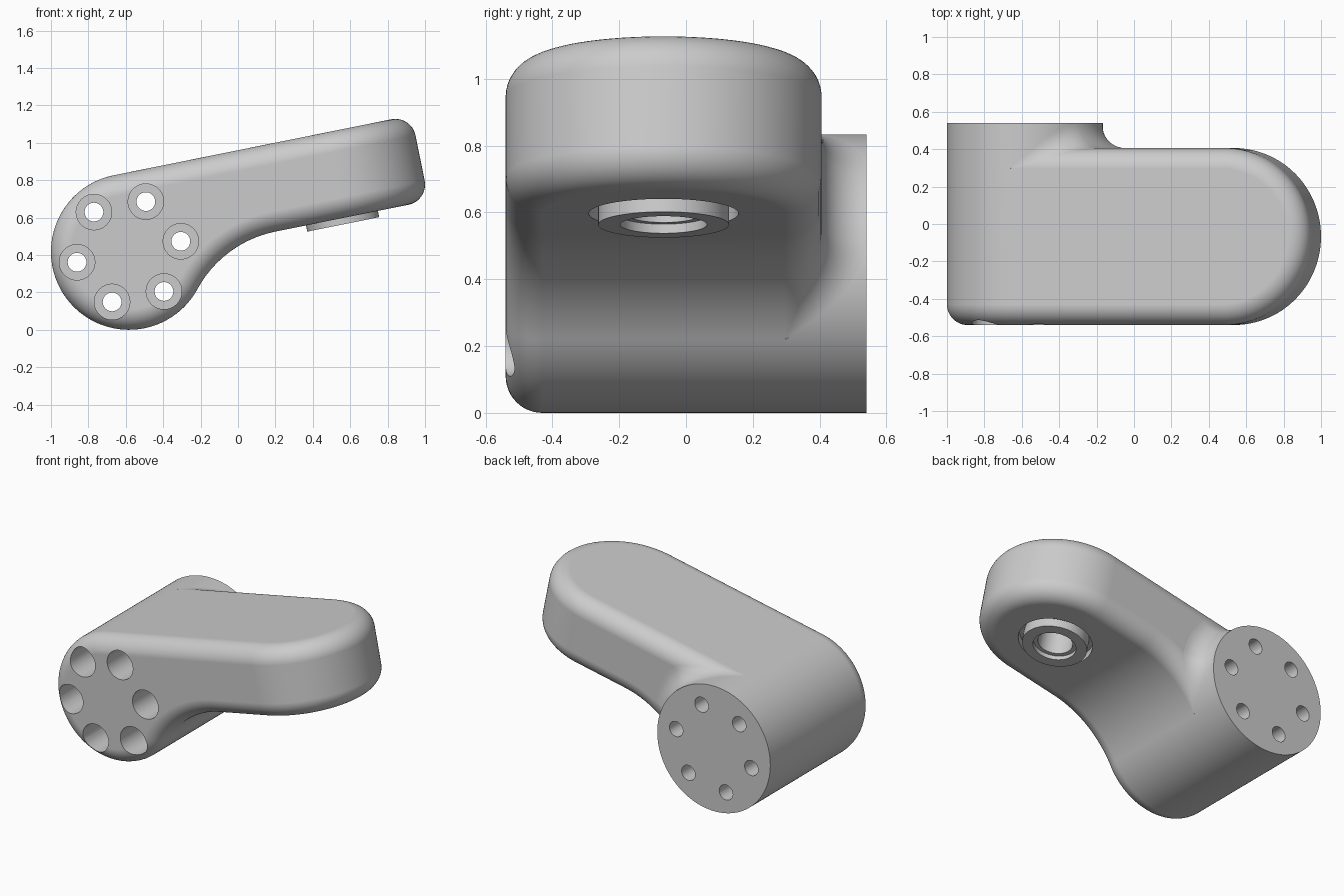
import bpy, bmesh
from math import sin, cos, pi, radians, sqrt
from mathutils import Vector, Matrix

cube = bpy.data.objects.get("Cube")
if cube:
    bpy.data.objects.remove(cube)

# Shared dimensions, in the arm's own tilted frame: x along, y across, z thick
TILT = 0.199
HUB_R = 0.417            # hub radius, also the height of the arm top
UNDER = -0.049           # height of the arm underside
FRONT, BACK, REAR = -0.54, 0.406, 0.54
MID, HALF = (FRONT + BACK) / 2, (BACK - FRONT) / 2
TIP = 1.152              # axis of the rounded arm end
EDGE = 0.11              # rounded edge radius
BLEND = REAR - BACK      # concave blend at the hub
NECK_ANGLE = radians(40)
NECK_R = (HUB_R * sin(NECK_ANGLE) + UNDER) / (1 - sin(NECK_ANGLE))
NECK = Vector(((HUB_R + NECK_R) * cos(NECK_ANGLE), 0, UNDER - NECK_R))

grey = bpy.data.materials.new("light grey")
grey.use_nodes = True
colour = (0.6, 0.6, 0.6, 1)
grey.diffuse_color = colour
grey.node_tree.nodes["Principled BSDF"].inputs["Base Color"].default_value = colour


def finish(name, bm, fix_normals=True):
    bmesh.ops.remove_doubles(bm, verts=bm.verts, dist=1e-5)
    if fix_normals:
        bmesh.ops.recalc_face_normals(bm, faces=bm.faces)
    mesh = bpy.data.meshes.new(name)
    bm.to_mesh(mesh)
    bm.free()
    mesh.materials.append(grey)
    obj = bpy.data.objects.new(name, mesh)
    bpy.context.collection.objects.link(obj)
    obj.location = (-0.583, 0, 0.417)
    obj.rotation_euler = (0, -TILT, 0)
    return obj


def lathe(name, profile, origin, along_y=False, steps=64):
    """Spin (radius, height) points about local z, or about local y."""
    bm = bmesh.new()
    verts = [bm.verts.new((r, 0, h)) for r, h in profile]
    edges = [bm.edges.new(pair) for pair in zip(verts, verts[1:])]
    bmesh.ops.spin(bm, geom=verts + edges, cent=(0, 0, 0), axis=(0, 0, 1),
                   angle=2 * pi, steps=steps)
    turn = Matrix.Rotation(-pi / 2, 4, 'X') if along_y else Matrix()
    bm.transform(Matrix.Translation(origin) @ turn)
    return finish(name, bm)


def cut(obj, cutters):
    bpy.context.view_layer.objects.active = obj
    for cutter in cutters:
        cutter.hide_render = True
        mod = obj.modifiers.new("cut", 'BOOLEAN')
        mod.operation = 'DIFFERENCE'
        mod.solver = 'EXACT'
        mod.object = cutter
        bpy.ops.object.modifier_apply(modifier=mod.name)


def smooth(obj):
    bpy.ops.object.select_all(action='DESELECT')
    obj.select_set(True)
    bpy.context.view_layer.objects.active = obj
    bpy.ops.object.shade_smooth_by_angle(angle=radians(30))
    mod = obj.modifiers.new("even shading", 'WEIGHTED_NORMAL')
    mod.keep_sharp = True


def side_profile(d):
    """Arm outline seen from the side, pulled inwards by d."""
    top, low = HUB_R - d, UNDER + d
    pts = [(TIP, top)]
    for i in range(93):
        t = radians(90 + 2.5 * i)
        pts.append((top * cos(t), top * sin(t)))
    for i in range(1, 31):
        t = radians(140 - 50 * i / 30)
        pts.append((NECK.x + (NECK_R + d) * cos(t), NECK.z + (NECK_R + d) * sin(t)))
    return pts + [(TIP, low)]


def grid(bm, rows):
    rows = [[bm.verts.new(p) for p in row] for row in rows]
    for a, b in zip(rows, rows[1:]):
        for i in range(len(a) - 1):
            bm.faces.new((a[i], a[i + 1], b[i + 1], b[i]))
    return rows


# Arm body: side profile swept across, with rounded front and back edges
N = 12
rounding = [(EDGE * (1 - sin(pi / 2 * i / N)), EDGE * (1 - cos(pi / 2 * i / N)))
            for i in range(N + 1)]          # (inset, depth from the face)
layers = [(FRONT + q, d) for d, q in rounding]
layers += [(BACK - q, d) for d, q in reversed(rounding)]
bm = bmesh.new()
rows = grid(bm, [[(x, y, z) for x, z in side_profile(d)] for y, d in layers])
bm.faces.new(rows[0])
bm.faces.new(rows[-1])

# Arm end: the same rounded section spun half a turn
section = [(HALF - q, HUB_R - d) for d, q in reversed(rounding)]
section += [(HALF - q, UNDER + d) for d, q in rounding]
section = [(HALF - q, HUB_R - d) for d, q in rounding][::-1] + section[N + 1:]
spun = []
for i in range(61):
    t = -pi / 2 + pi * i / 60
    spun.append([(TIP + r * cos(t), MID + r * sin(t), z) for r, z in section])
rows = grid(bm, spun)
bm.faces.new([row[0] for row in rows])
bm.faces.new([row[-1] for row in rows])
arm = finish("arm", bm)

# Hub: rear part of the round boss, standing out behind the arm
hub = lathe("hub", [(0, BACK - EDGE), (HUB_R, BACK - EDGE), (HUB_R, REAR), (0, REAR)],
            (0, 0, 0), True, 144)

# Concave blend rolled between hub and the rounded back edge of the arm
strips = []
for i in range(105):
    t = radians(-40 + 130 * i / 104)
    out = Vector((cos(t), 0, sin(t)))
    ball = out * (HUB_R + BLEND)
    below = ball - NECK
    options = [(HUB_R - ball.z, Vector((0, 0, -1)))]
    if ball.x < NECK.x:
        options.append((below.length - NECK_R, below.normalized()))
    else:
        options.append((ball.z - UNDER, Vector((0, 0, 1))))
    inset, inward = min(options, key=lambda o: o[0])
    k = min(max(EDGE - inset, 0), EDGE + BLEND)
    drop = sqrt(max((EDGE + BLEND) ** 2 - k * k, 0))
    ball.y = BACK - EDGE + drop
    contact = (inward * k - Vector((0, drop, 0))).normalized()
    strip = []
    for j in range(13):
        f = j / 12
        toward = (-out * cos(f * pi / 2) + contact * sin(f * pi / 2))
        if out.dot(contact) > -0.9999:
            toward = (-out).slerp(contact, f)
        strip.append(ball + toward * BLEND)
    strips.append(strip)
bm = bmesh.new()
grid(bm, strips)
bm.normal_update()
if sum(f.normal.y * f.calc_area() for f in bm.faces) < 0:
    bmesh.ops.reverse_faces(bm, faces=bm.faces)
blend = finish("hub_blend", bm, False)

# Six stepped bolt holes, wide at the front and narrow at the back
bolts = []
for i in range(6):
    t = i * pi / 3
    bolts.append(lathe("bolt_hole_cutter",
                       [(0, -0.7), (0.095, -0.7), (0.095, 0.2), (0.05, 0.2),
                        (0.05, 0.7), (0, 0.7)],
                       (0.283 * cos(t), 0, 0.283 * sin(t)), True, 48))
cut(hub, bolts)

# Socket recess below the arm end, with a ring collar standing in it
socket = lathe("socket_cutter",
               [(0, -0.2), (0.224, -0.2), (0.224, 0), (0.12, 0), (0.12, 0.2), (0, 0.2)],
               (TIP, MID, 0))
cut(arm, bolts + [socket])
collar = lathe("socket_collar",
               [(0.105, 0.2), (0.105, -0.055), (0.13, -0.055), (0.13, -0.083),
                (0.196, -0.083), (0.196, 0.02), (0.13, 0.02), (0.115, 0.2), (0.105, 0.2)],
               (TIP, MID, 0))

for cutter in bolts + [socket]:
    bpy.data.objects.remove(cutter)
for part in (arm, hub, blend, collar):
    smooth(part)
